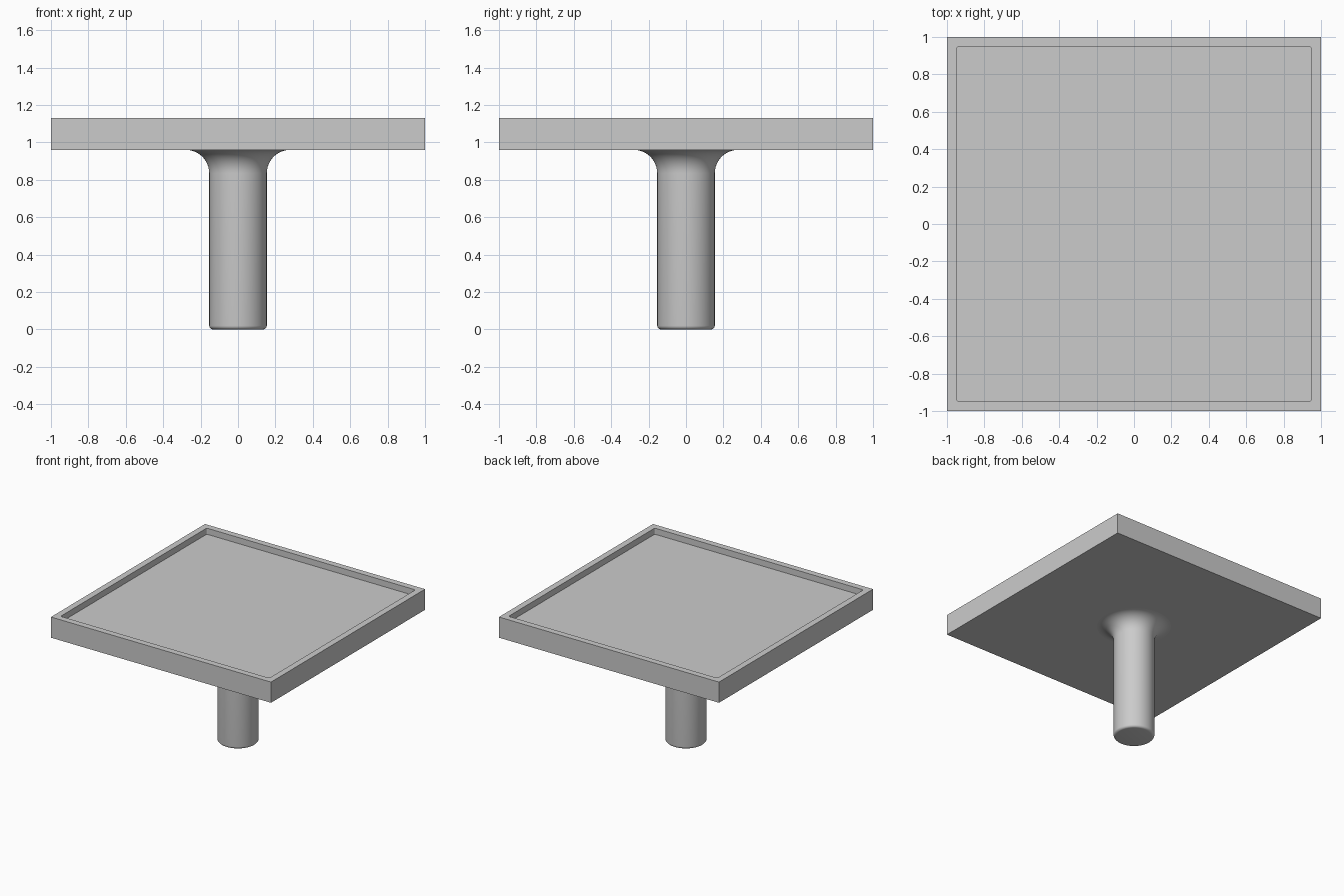
import bpy, bmesh, math
from mathutils import Matrix, Vector

cube = bpy.data.objects.get("Cube")
if cube:
    bpy.data.objects.remove(cube, do_unlink=True)

grey = bpy.data.materials.new("light_grey")
grey.use_nodes = True
grey.diffuse_color = (0.6, 0.6, 0.6, 1)
grey.node_tree.nodes["Principled BSDF"].inputs["Base Color"].default_value = (0.6, 0.6, 0.6, 1)

TOP, UNDERSIDE, FLOOR = 1.13, 0.96, 1.08
RIM = 0.073
STEM_R, FILLET, FOOT_R = 0.154, 0.125, 0.02


def add_object(name, bm):
    bmesh.ops.recalc_face_normals(bm, faces=bm.faces)
    mesh = bpy.data.meshes.new(name)
    bm.to_mesh(mesh)
    bm.free()
    mesh.materials.append(grey)
    obj = bpy.data.objects.new(name, mesh)
    bpy.context.collection.objects.link(obj)
    return obj


def arc(cx, cz, radius, start, end, steps):
    """Points of an arc in the XZ plane, angles in degrees."""
    angles = [math.radians(start + (end - start) * i / steps) for i in range(steps + 1)]
    return [Vector((cx + radius * math.cos(a), 0, cz + radius * math.sin(a))) for a in angles]


# Square tray: slab with a shallow recess whose corners are slightly rounded
bm = bmesh.new()
bmesh.ops.create_cube(bm, size=1, matrix=Matrix.Translation((0, 0, (TOP + UNDERSIDE) / 2))
                      @ Matrix.Diagonal((2, 2, TOP - UNDERSIDE, 1)))
top = max(bm.faces, key=lambda f: f.calc_center_median().z)
bmesh.ops.inset_region(bm, faces=[top], thickness=RIM)
pocket = bmesh.ops.extrude_discrete_faces(bm, faces=[top])["faces"][0]
bmesh.ops.translate(bm, verts=pocket.verts, vec=(0, 0, FLOOR - TOP))
corners = [e for e in bm.edges if abs(e.verts[0].co.z - e.verts[1].co.z) > 0.01
           and abs(e.verts[0].co.x) < 0.99]
bmesh.ops.bevel(bm, geom=corners, offset=0.012, segments=4, profile=0.5, affect='EDGES')
add_object("tray", bm)

# Round stem: rounded foot, straight shaft and a fillet flaring into the tray
profile = [Vector((0, 0, 0))]
profile += arc(STEM_R - FOOT_R, FOOT_R, FOOT_R, -90, 0, 5)
profile += arc(STEM_R + FILLET, UNDERSIDE - FILLET, FILLET, 180, 90, 12)
profile += [Vector((0, 0, UNDERSIDE + 0.02))]
bm = bmesh.new()
verts = [bm.verts.new(p) for p in profile]
edges = [bm.edges.new(pair) for pair in zip(verts, verts[1:])]
bmesh.ops.spin(bm, geom=verts + edges, cent=(0, 0, 0), axis=(0, 0, 1),
               angle=math.tau, steps=64, use_merge=True)
bmesh.ops.remove_doubles(bm, verts=bm.verts, dist=0.0001)
stem = add_object("stem", bm)

bpy.ops.object.select_all(action='DESELECT')
stem.select_set(True)
bpy.context.view_layer.objects.active = stem
bpy.ops.object.shade_smooth_by_angle(angle=math.radians(30))
